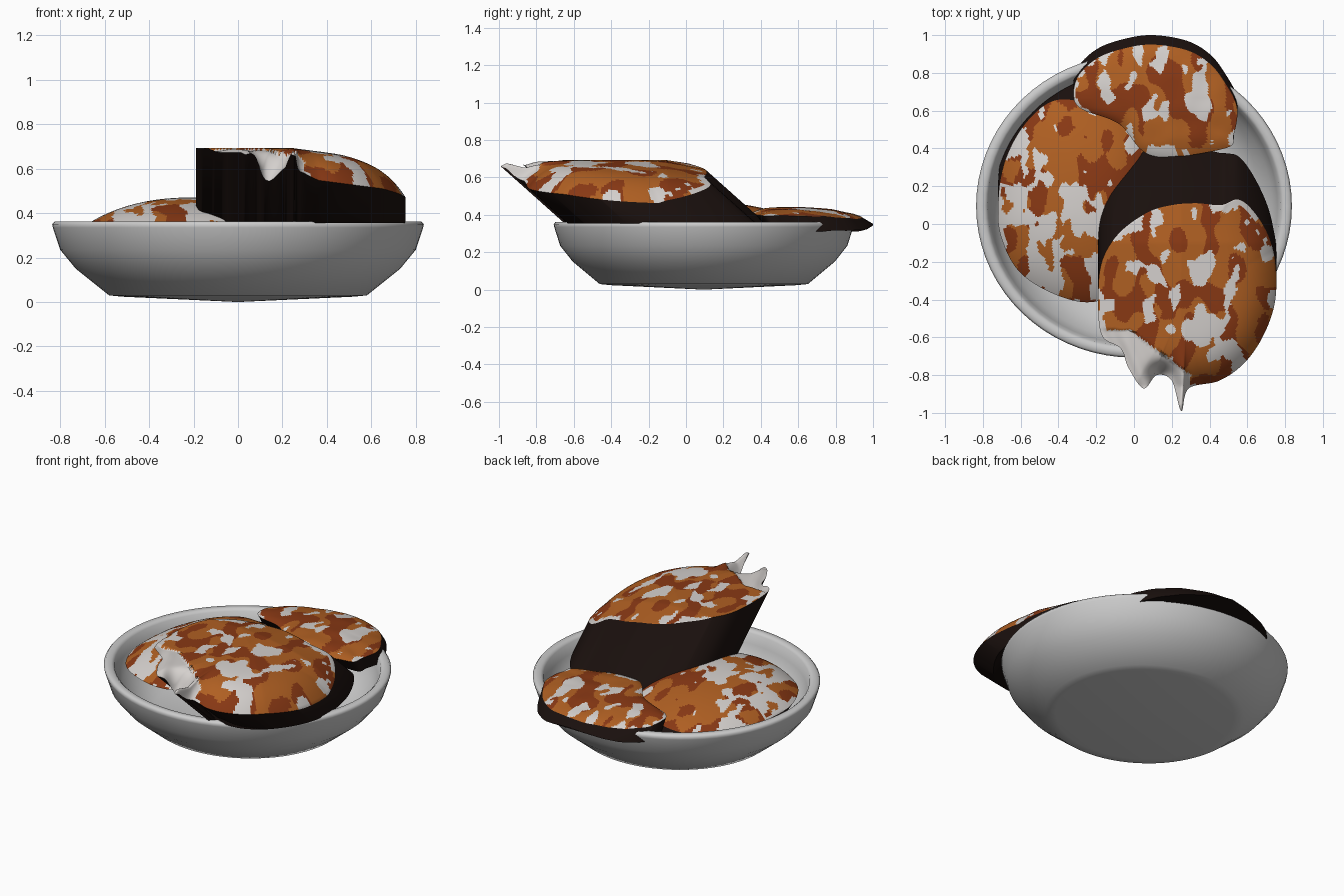
import bpy, bmesh, math
from mathutils import Vector, noise

if "Cube" in bpy.data.objects:
    bpy.data.objects.remove(bpy.data.objects["Cube"])


def material(name, rgb):
    m = bpy.data.materials.new(name)
    m.diffuse_color = (*rgb, 1)
    m.use_nodes = True
    m.node_tree.nodes["Principled BSDF"].inputs["Base Color"].default_value = m.diffuse_color
    return m


GLAZE = [material("dark_crust", (0.010, 0.005, 0.004)),
         material("orange_glaze", (0.43, 0.115, 0.016)),
         material("red_glaze", (0.25, 0.04, 0.007)),
         material("pale_flesh", (0.66, 0.63, 0.61))]


def make_object(name, bm, angle, mats=()):
    bmesh.ops.recalc_face_normals(bm, faces=bm.faces)
    mesh = bpy.data.meshes.new(name)
    bm.to_mesh(mesh)
    bm.free()
    for m in mats:
        mesh.materials.append(m)
    ob = bpy.data.objects.new(name, mesh)
    bpy.context.collection.objects.link(ob)
    bpy.ops.object.select_all(action='DESELECT')
    ob.select_set(True)
    bpy.context.view_layer.objects.active = ob
    bpy.ops.object.shade_smooth_by_angle(angle=math.radians(angle))
    return ob


def bridge(bm, a, b):
    n = len(a)
    return [bm.faces.new((a[i], a[(i + 1) % n], b[(i + 1) % n], b[i])) for i in range(n)]


def smooth_loop(pts, steps=14):
    # closed Catmull-Rom curve through the outline points
    out, n = [], len(pts)
    for i in range(n):
        p0, p1, p2, p3 = (Vector(pts[(i + k) % n]) for k in (-1, 0, 1, 2))
        for s in range(steps):
            t = s / steps
            out.append(0.5 * (2 * p1 + (p2 - p0) * t + (2 * p0 - 5 * p1 + 4 * p2 - p3) * t * t
                              + (3 * p1 - p0 - 3 * p2 + p3) * t ** 3))
    return out


def mottle(p, seed):
    q = Vector((p.x * 10, p.y * 7, seed))
    a = noise.noise(q) + 0.4 * noise.noise(q * 2.3)
    b = noise.noise(q * 0.9 + Vector((31, 17, 5)))
    return 3 if a > 0.16 else 2 if b > 0.1 else 1


def food_piece(name, outline, centre, height, under, seed, torn=None, rings=44):
    # glazed domed top, with a slanted dark side wall and a flat underside
    bm = bmesh.new()
    c, loop = Vector(centre), smooth_loop(outline)
    layers = []
    for r in range(1, rings + 1):
        f = r / rings
        ring = []
        for o in loop:
            p = c.lerp(o, f)
            ring.append(bm.verts.new((p.x, p.y, height(p.x, p.y, f))))
        layers.append(ring)
    mid = bm.verts.new((c.x, c.y, height(c.x, c.y, 0)))
    first, n = layers[0], len(loop)
    top = [bm.faces.new((mid, first[i], first[(i + 1) % n])) for i in range(n)]
    for a, b in zip(layers, layers[1:]):
        top += bridge(bm, a, b)
    for face in top:
        p = face.calc_center_median()
        face.material_index = 3 if torn and torn(p) else mottle(p, seed)
    base = [bm.verts.new(under(v.co)) for v in layers[-1]]
    bridge(bm, layers[-1], base)
    bm.faces.new(base)
    return make_object(name, bm, 50, GLAZE)


# Bowl: lathed profile, slightly narrower front to back
profile = [(0.52, 0.024), (0.58, 0.03), (0.73, 0.15), (0.80, 0.235), (0.833, 0.335), (0.836, 0.35),
           (0.825, 0.363), (0.79, 0.363), (0.775, 0.35), (0.76, 0.29), (0.73, 0.22), (0.65, 0.13),
           (0.54, 0.07)]
bm = bmesh.new()
SEG = 72
rings = [[bm.verts.new((r * math.cos(2 * math.pi * i / SEG),
                        0.095 + 0.96 * r * math.sin(2 * math.pi * i / SEG), z))
          for i in range(SEG)] for r, z in profile]
for a, b in zip(rings, rings[1:]):
    bridge(bm, a, b)
for ring, z in ((rings[0], 0), (rings[-1], 0.055)):
    hub = bm.verts.new((0, 0.095, z))
    for i in range(SEG):
        bm.faces.new((hub, ring[i], ring[(i + 1) % SEG]))
make_object("bowl", bm, 75)


# Left piece: low dome lying in the bowl
def left_height(x, y, f):
    return 0.35 + 0.115 * (1 - f ** 2.2) + 0.05 * (x + 0.35) - 0.015 * f ** 8


def left_under(p):
    x, y = p.x, p.y + 0.11
    k = min(1, 0.745 / math.hypot(x, (y - 0.095) / 0.96))   # stay inside the bowl
    return (x * k, 0.095 + (y - 0.095) * k, p.z - 0.05)


food_piece("left_piece",
           [(-0.72, 0.1), (-0.68, 0.34), (-0.56, 0.55), (-0.38, 0.66), (-0.1, 0.57), (0.06, 0.38),
            (0.12, 0.0), (0.02, -0.3), (-0.2, -0.41), (-0.4, -0.38), (-0.6, -0.26), (-0.7, -0.08)],
           (-0.27, 0.1), left_height, left_under, 2.5)


# Back piece: droops over the rear rim
def back_height(x, y, f):
    return (0.44 - 0.22 * max(0, y - 0.6) ** 1.7 - 0.025 * f ** 6
            - 0.06 * max(0, abs(x - 0.1) - 0.1) + 0.006 * noise.noise((x * 9, y * 9, 4)))


def back_under(p):
    return (p.x, p.y + 0.05, p.z - 0.03 - 0.12 * abs(p.x - 0.1))


food_piece("back_piece",
           [(-0.32, 0.69), (-0.29, 0.79), (-0.19, 0.88), (-0.05, 0.93), (0.1, 0.95), (0.28, 0.92),
            (0.4, 0.85), (0.48, 0.75), (0.545, 0.62), (0.53, 0.48), (0.48, 0.40), (0.1, 0.36),
            (-0.08, 0.53), (-0.28, 0.61)],
           (0.13, 0.65), back_height, back_under, 7.1)


# Large front piece: thick slanted slab with a torn front corner
def is_torn(p):
    return p.y < -0.56 - 0.75 * max(0, p.x + 0.02) and p.x < 0.3


def front_height(x, y, f):
    d = Vector((x - 0.28, y + 0.38))
    w = 0.0
    if d.length > 0.001:
        d.normalize()
        w = min(1, max(0, 1.5 * (0.9 * d.x - 0.45 * d.y) + 0.1))
    z = 0.692 - 0.13 * max(0, x - 0.25) - 0.13 * w * f ** 5
    z -= 0.03 * max(0, y + 0.1) / 0.2 + 0.06 * max(0, x + y)
    z -= 0.10 * math.exp(-((x - 0.14) ** 2 + (y + 0.80) ** 2) / 0.003)
    if is_torn(Vector((x, y, 0))):
        z += 0.01 * math.sin(x * 55 + y * 25) * f ** 6 - 0.01
    return z + 0.06 * min(1, max(0, -y - 0.86) / 0.1)


def front_under(p):
    return (p.x, p.y + 1.12 * (p.z - 0.355), 0.355)


food_piece("front_piece",
           [(0.33, 0.11), (0.46, 0.10), (0.55, 0.13), (0.63, 0.07), (0.71, -0.06), (0.75, -0.22),
            (0.745, -0.42), (0.68, -0.6), (0.58, -0.74), (0.45, -0.83), (0.29, -0.87), (0.25, -0.99),
            (0.20, -0.83), (0.12, -0.80), (0.05, -0.87), (-0.03, -0.76), (-0.07, -0.66), (-0.17, -0.59),
            (-0.19, -0.4), (-0.17, -0.2), (-0.08, -0.05), (0.07, 0.06), (0.2, 0.1)],
           (0.28, -0.38), front_height, front_under, 12.3, is_torn)
